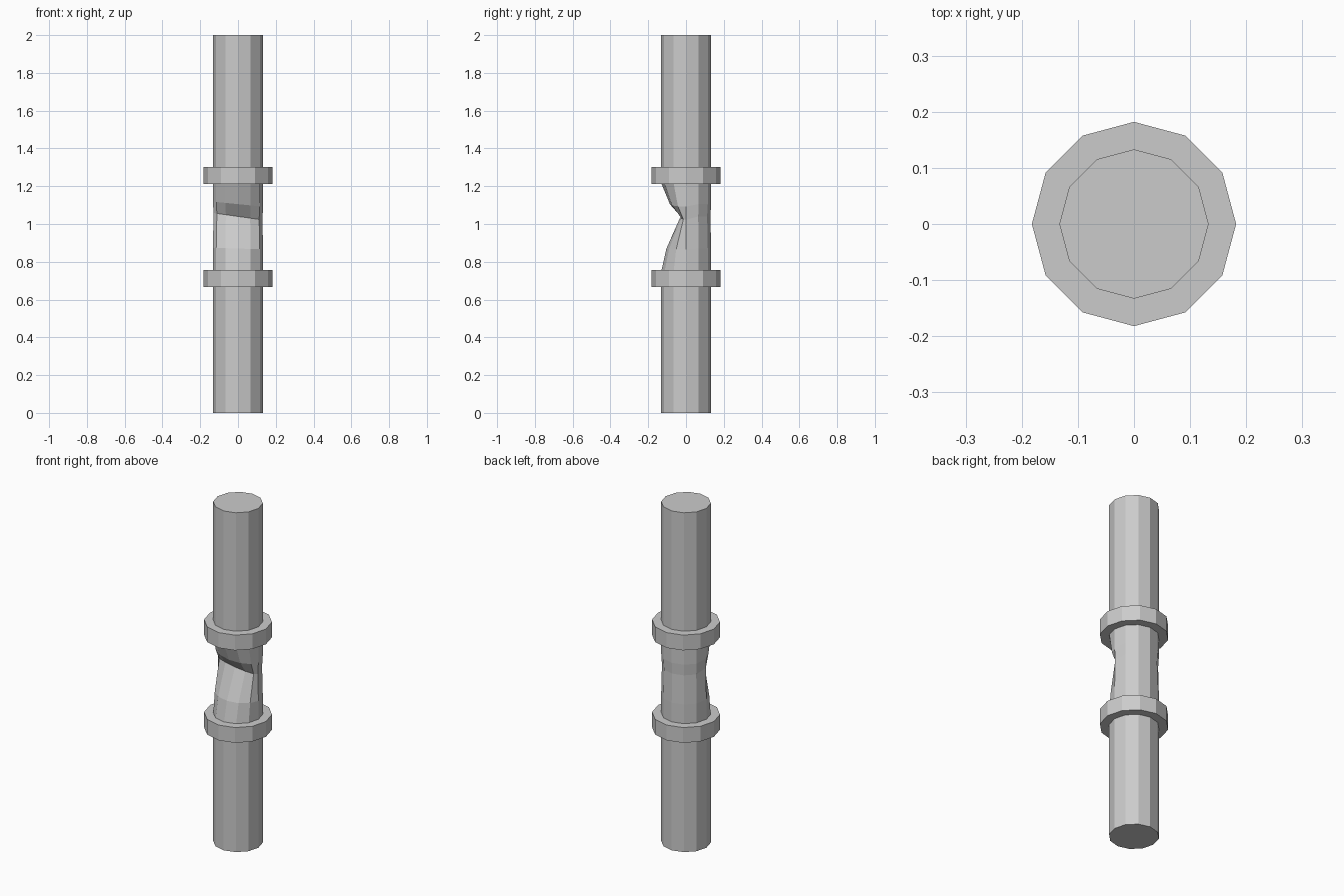
import bpy, bmesh, math

if "Cube" in bpy.data.objects:
    bpy.data.objects.remove(bpy.data.objects["Cube"])

SIDES = 12
PIPE_R = 0.133
COLLAR_R = 0.182


def ring(bm, r, z, front=1.0, tilt=0.0):
    """Ring of vertices; front scales the -y half, tilt slopes it along x."""
    verts = []
    for i in range(SIDES):
        a = 2 * math.pi * i / SIDES
        x, y = r * math.cos(a), r * math.sin(a)
        dz = 0.0
        if y < 0.001:
            y *= front
            dz = -tilt * x
        verts.append(bm.verts.new((x, y, z + dz)))
    return verts


def loft(name, rows, closed=False):
    bm = bmesh.new()
    rings = [ring(bm, *row) for row in rows]
    pairs = list(zip(rings, rings[1:]))
    if closed:
        pairs.append((rings[-1], rings[0]))
    else:
        bm.faces.new(rings[0])
        bm.faces.new(rings[-1])
    for a, b in pairs:
        for i in range(SIDES):
            j = (i + 1) % SIDES
            bm.faces.new((a[i], a[j], b[j], b[i]))
    bmesh.ops.recalc_face_normals(bm, faces=bm.faces[:])
    mesh = bpy.data.meshes.new(name)
    bm.to_mesh(mesh)
    bm.free()
    obj = bpy.data.objects.new(name, mesh)
    bpy.context.collection.objects.link(obj)
    return obj


# Pipe with a slanted crushed fold in its front between the collars
loft("dented_pipe", [
    (PIPE_R, 0.0),
    (PIPE_R, 0.74),
    (PIPE_R, 0.87, 0.78, 0.03),
    (PIPE_R * 0.97, 1.04, 0.22, 0.14),
    (PIPE_R, 1.105, 0.64, 0.10),
    (PIPE_R, 1.22),
    (PIPE_R, 2.0),
])

# Raised collars above and below the dent
for name, z0, z1 in (("lower_collar", 0.667, 0.757), ("upper_collar", 1.212, 1.302)):
    loft(name, [(PIPE_R, z0), (COLLAR_R, z0), (COLLAR_R, z1), (PIPE_R, z1)], closed=True)
